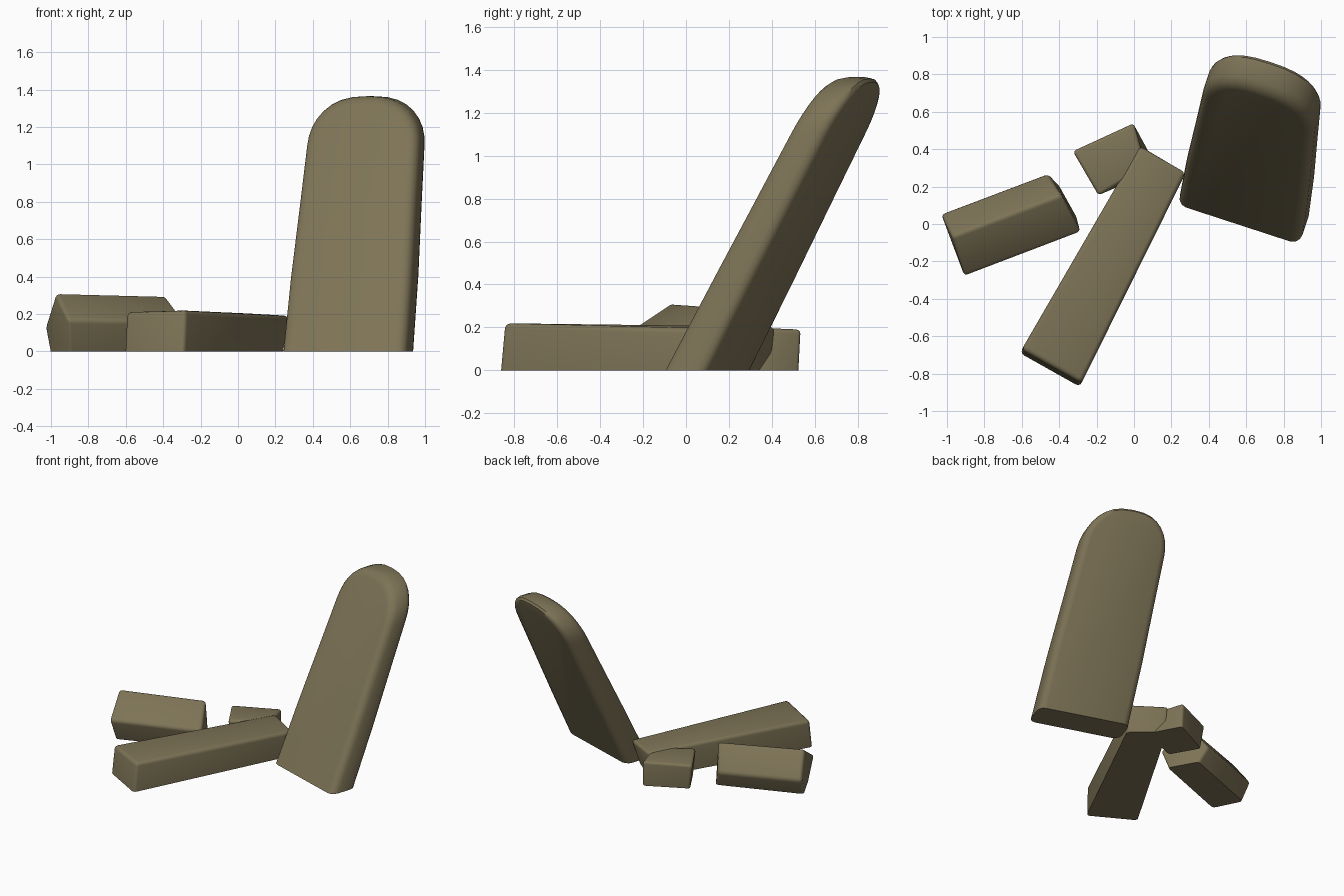
import bpy, bmesh, math
from mathutils import Vector

old = bpy.data.objects.get("Cube")
if old:
    bpy.data.objects.remove(old, do_unlink=True)

stone = bpy.data.materials.new("olive_stone")
stone.use_nodes = True
colour = (0.205, 0.172, 0.093, 1)
stone.diffuse_color = colour
bsdf = stone.node_tree.nodes["Principled BSDF"]
bsdf.inputs["Base Color"].default_value = colour
bsdf.inputs["Roughness"].default_value = 0.9


def loft(name, ring_a, ring_b, radius):
    """Solid between two matching rings, softened everywhere but at the ground."""
    bm = bmesh.new()
    a = [bm.verts.new(p) for p in ring_a]
    b = [bm.verts.new(p) for p in ring_b]
    n = len(a)
    bm.faces.new(a)
    bm.faces.new(b[::-1])
    for i in range(n):
        j = (i + 1) % n
        bm.faces.new((a[i], b[i], b[j], a[j]))
    bmesh.ops.recalc_face_normals(bm, faces=bm.faces)
    edges = [e for e in bm.edges
             if max(v.co.z for v in e.verts) > 0.001 and e.calc_face_angle(0) > math.radians(25)]
    bmesh.ops.bevel(bm, geom=edges, offset=radius, segments=3, profile=0.5,
                    affect='EDGES', clamp_overlap=True)
    for v in bm.verts:
        v.co.z = max(v.co.z, 0)
    mesh = bpy.data.meshes.new(name)
    bm.to_mesh(mesh)
    bm.free()
    mesh.materials.append(stone)
    obj = bpy.data.objects.new(name, mesh)
    bpy.context.collection.objects.link(obj)
    bpy.ops.object.select_all(action='DESELECT')
    obj.select_set(True)
    bpy.context.view_layer.objects.active = obj
    bpy.ops.object.shade_smooth_by_angle(angle=math.radians(40))
    return obj


# Leaning slab: round-topped outline, sheared backwards from a flat base
across = Vector((0.95, -0.31, 0))
through = Vector((0.31, 0.95, 0))
lean = Vector((0.085, 0.51, 1))
base = Vector((0.59, 0.10, 0))
half = [(0.345, 0), (0.34, 0.4), (0.325, 0.8), (0.315, 1.1)]
for i in range(1, 8):
    t = math.radians(90 * i / 8)
    half.append((0.315 * math.cos(t) ** 0.8, 1.1 + 0.265 * math.sin(t)))
outline = half + [(0, 1.365)] + [(-u, z) for u, z in reversed(half)]


def slab_ring(side):
    return [base + across * u + lean * z + through * side * (0.108 - 0.012 * z)
            for u, z in outline]


loft("leaning_slab", slab_ring(-1), slab_ring(1), 0.05)

# Long fallen block
loft("long_block",
     [(-0.61, -0.69, 0), (-0.29, -0.87, 0), (0.25, 0.22, 0), (0.03, 0.40, 0)],
     [(-0.60, -0.67, 0.21), (-0.28, -0.85, 0.22), (0.28, 0.28, 0.19), (0.03, 0.42, 0.205)],
     0.025)

# Small fallen block
loft("small_block",
     [(-0.30, 0.38, 0), (0.0, 0.53, 0), (0.13, 0.29, 0), (-0.18, 0.17, 0)],
     [(-0.33, 0.39, 0.19), (0.0, 0.54, 0.19), (0.06, 0.30, 0.2), (-0.19, 0.15, 0.2)],
     0.02)

# Tilted block resting on a narrow underside, ridge upwards
along = Vector((0.93, 0.37, 0))
side = Vector((-0.37, 0.93, 0))
section = [(0.04, 0.315), (-0.185, 0.17), (-0.12, 0), (0.11, 0), (0.175, 0.13)]


def tilted_ring(centre, bulges, scale):
    return [Vector(centre) + side * v + along * b + Vector((0, 0, z * scale))
            for (v, z), b in zip(section, bulges)]


loft("tilted_block",
     tilted_ring((-0.95, -0.10, 0), (-0.01, -0.03, 0.0, -0.02, -0.02), 1.0),
     tilted_ring((-0.37, 0.12, 0), (0.0, 0.02, 0.03, 0.0, -0.03), 0.95),
     0.022)
